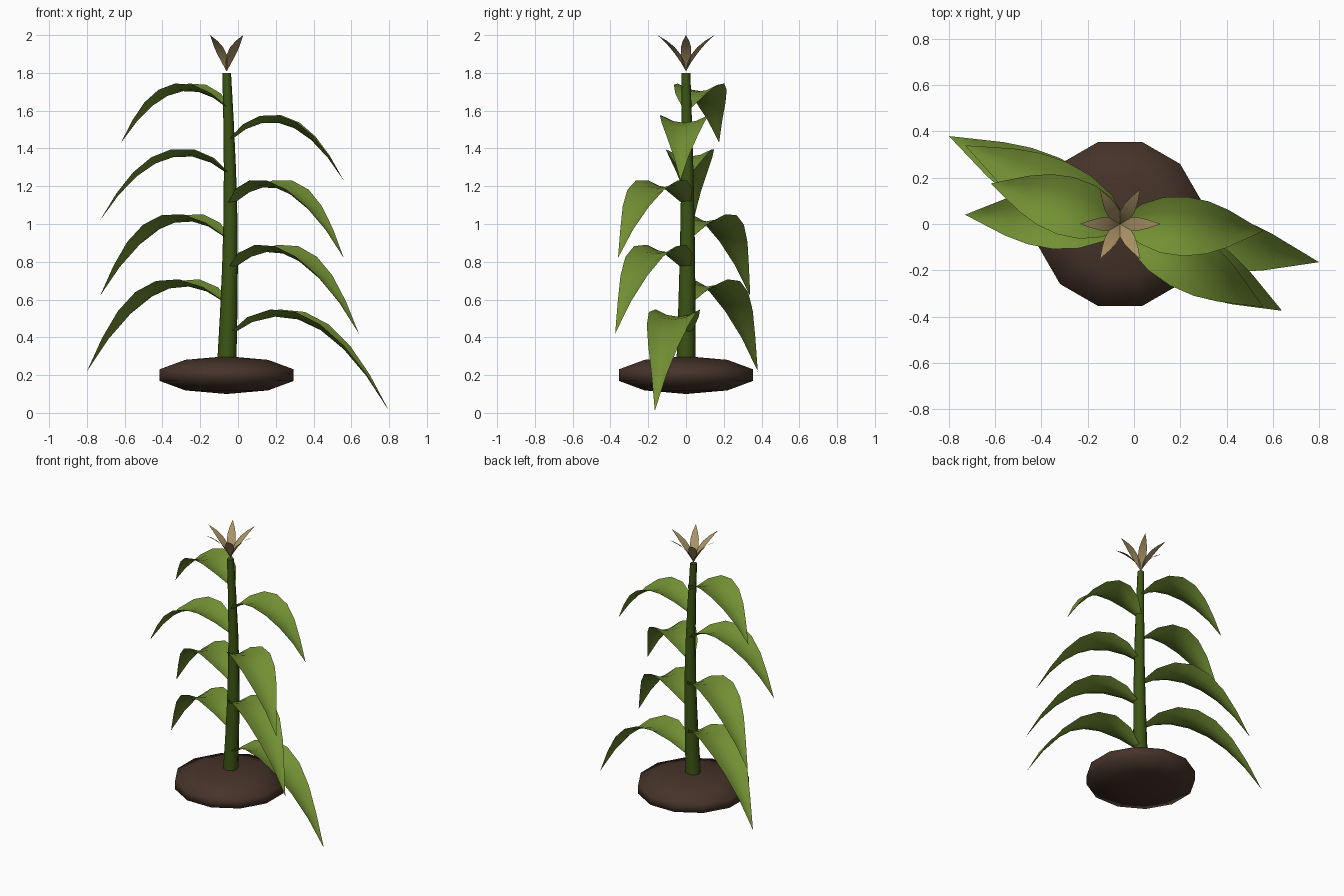
import bpy, bmesh, math
from mathutils import Vector

cube = bpy.data.objects.get("Cube")
if cube:
    bpy.data.objects.remove(cube, do_unlink=True)


def material(name, rgb):
    m = bpy.data.materials.new(name)
    m.use_nodes = True
    m.diffuse_color = (*rgb, 1)
    node = m.node_tree.nodes["Principled BSDF"]
    node.inputs["Base Color"].default_value = (*rgb, 1)
    node.inputs["Roughness"].default_value = 0.9
    return m


SOIL = material("soil brown", (0.06, 0.033, 0.022))
STALK = material("stalk green", (0.045, 0.09, 0.007))
LEAF = material("leaf green", (0.17, 0.28, 0.034))
TAN = material("tassel tan", (0.40, 0.29, 0.13))
AXIS_X = -0.06


def finish(name, bm, mat, angle=180):
    mesh = bpy.data.meshes.new(name)
    bm.to_mesh(mesh)
    bm.free()
    obj = bpy.data.objects.new(name, mesh)
    bpy.context.collection.objects.link(obj)
    mesh.materials.append(mat)
    bpy.ops.object.select_all(action='DESELECT')
    obj.select_set(True)
    bpy.context.view_layer.objects.active = obj
    bpy.ops.object.shade_smooth_by_angle(angle=math.radians(angle))
    return obj


def sheet(name, root, angle, path, half_width, cup, columns, steps, mat):
    """Curved blade: path(t) gives (outward, up); edges are cupped along the normal."""
    out = Vector((math.cos(angle), math.sin(angle), 0))
    side = Vector((-out.y, out.x, 0))
    up = Vector((0, 0, 1))
    bm = bmesh.new()
    rows = []
    for i in range(steps + 1):
        t = i / steps
        r, z = path(t)
        r2, z2 = path(t + 0.01)
        slope = Vector((r2 - r, z2 - z)).normalized()
        normal = up * slope.x - out * slope.y
        w = half_width(t)
        row = []
        for c in range(columns):
            u = 2 * c / (columns - 1) - 1
            row.append(bm.verts.new(root + out * r + up * z + side * u * w + normal * cup * w * u * u))
        rows.append(row)
    for a, b in zip(rows, rows[1:]):
        for c in range(columns - 1):
            bm.faces.new((a[c], b[c], b[c + 1], a[c + 1]))
    bmesh.ops.remove_doubles(bm, verts=bm.verts, dist=0.0005)
    return finish(name, bm, mat)


# Soil mound: flattened low-poly sphere
bm = bmesh.new()
bmesh.ops.create_uvsphere(bm, u_segments=12, v_segments=5, radius=1)
for v in bm.verts:
    x, y = v.co.x, v.co.y
    turn = math.radians(15)
    v.co = (AXIS_X + 0.386 * (x * math.cos(turn) - y * math.sin(turn)),
            0.386 * (x * math.sin(turn) + y * math.cos(turn)), 0.2 + 0.1 * v.co.z)
finish("soil_mound", bm, SOIL)

# Stalk: tapered, slightly bent tube
bm = bmesh.new()
rings = []
for i in range(7):
    t = i / 6
    bend = math.sin(math.pi * t)
    radius = 0.051 - 0.028 * t
    rings.append([bm.verts.new((AXIS_X + 0.02 * bend + radius * math.cos(k * math.pi / 4),
                                0.008 * bend + radius * math.sin(k * math.pi / 4),
                                0.25 + 1.55 * t)) for k in range(8)])
for a, b in zip(rings, rings[1:]):
    for k in range(8):
        bm.faces.new((a[k], a[(k + 1) % 8], b[(k + 1) % 8], b[k]))
bm.faces.new(rings[-1])
finish("stalk", bm, STALK, 50)


# Leaves: arching blades, wide before the middle and pointed at the tip
def leaf_width(t):
    return 0.02 * (1 - t) + 0.117 * math.sin(math.pi * t ** 0.8) ** 1.1 if t < 1 else 0


def leaf(name, base_z, tip, rise=0.1):
    root = Vector((-0.045, 0.005, base_z))
    reach = Vector(tip) - root
    length = math.hypot(reach.x, reach.y)
    drop = -reach.z
    # parabola that peaks at the rise and ends at the drop
    b = drop + 2 * rise + 2 * math.sqrt(rise * (rise + drop))
    a = b - drop
    sheet(name, root, math.atan2(reach.y, reach.x),
          lambda t: (length * t, a * t - b * t * t), leaf_width, 0.32, 5, 7, LEAF)


right_tips = [(-0.80, 0.38, 0.22), (-0.73, 0.34, 0.62), (-0.73, 0.04, 1.02), (-0.62, 0.175, 1.43)]
left_tips = [(0.80, -0.165, 0.01), (0.64, -0.375, 0.42), (0.56, -0.36, 0.82), (0.56, -0.03, 1.23)]
for i in range(4):
    leaf(f"right_leaf_{i + 1}", 0.57 + 0.345 * i, right_tips[i])
    leaf(f"left_leaf_{i + 1}", 0.41 + 0.343 * i, left_tips[i])

# Tassel: six small blades flaring from the top
for i in range(6):
    sheet(f"tassel_blade_{i + 1}", Vector((AXIS_X, 0, 1.81)), i * math.pi / 3,
          lambda t: (0.0875 * (t + t * t), 0.19 * (1.25 * t - 0.25 * t * t)),
          lambda t: 0.002 * (1 - t) + 0.028 * math.sin(math.pi * t), 0, 3, 5, TAN)
